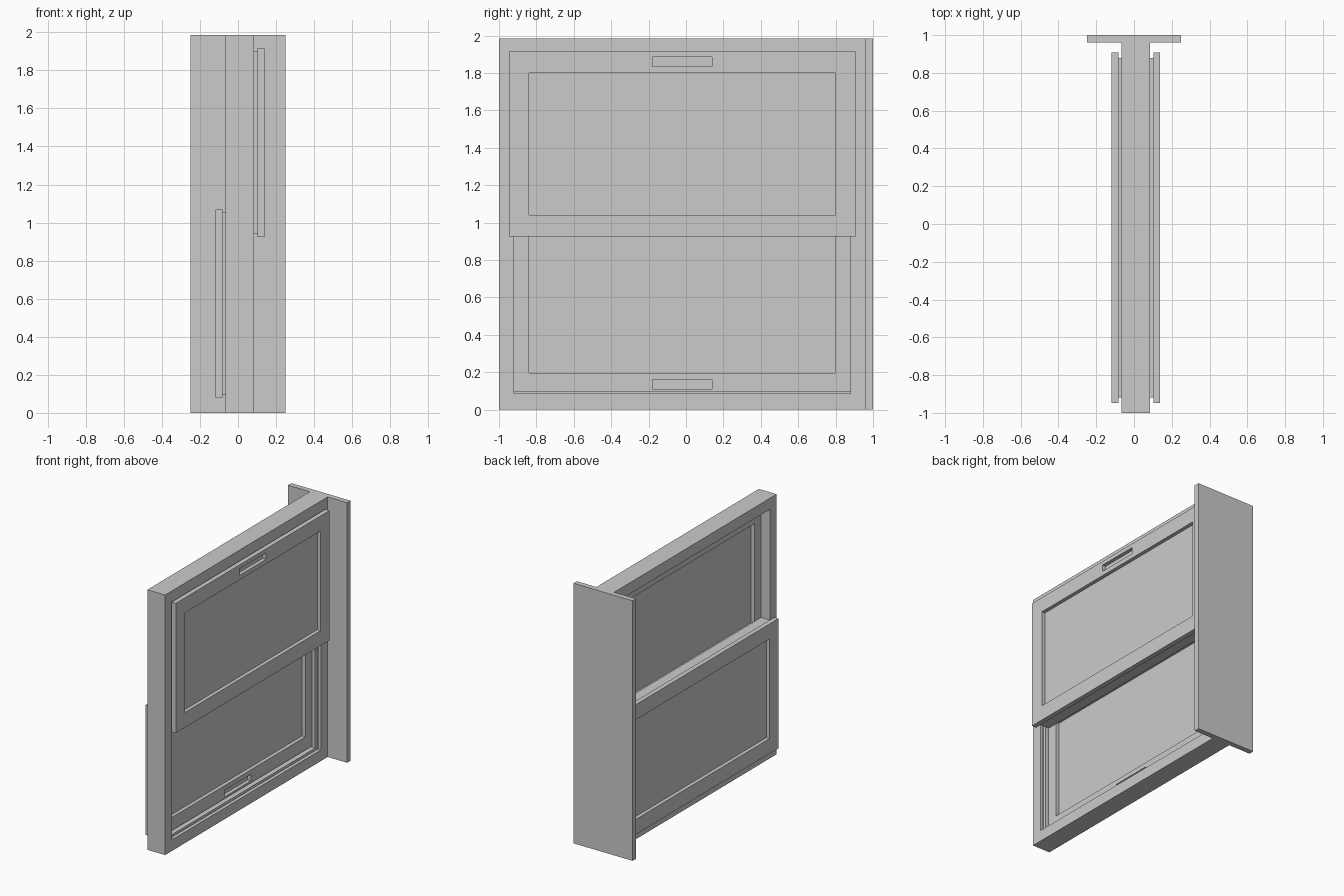
import bpy, bmesh

if "Cube" in bpy.data.objects:
    bpy.data.objects.remove(bpy.data.objects["Cube"])

H = 1.985      # overall height
YC = -0.02     # centre of frame and sashes in y
XC = 0.01      # mid-plane between the two sashes


def finish(name, bm):
    bmesh.ops.recalc_face_normals(bm, faces=bm.faces)
    mesh = bpy.data.meshes.new(name)
    bm.to_mesh(mesh)
    bm.free()
    obj = bpy.data.objects.new(name, mesh)
    bpy.context.collection.objects.link(obj)
    return obj


def box(name, x, y, z):
    bm = bmesh.new()
    bmesh.ops.create_cube(bm, size=1)
    for v in bm.verts:
        for i, (lo, hi) in enumerate((x, y, z)):
            v.co[i] = hi if v.co[i] > 0 else lo
    return finish(name, bm)


def ring(name, half_y, z0, z1, profile):
    """Sweep a closed profile of (x, y inset, z inset) round a rectangle."""
    bm = bmesh.new()
    loops = []
    for x, iy, iz in profile:
        hy, a, b = half_y - iy, z0 + iz, z1 - iz
        loops.append([bm.verts.new((x, YC + sy * hy, z))
                      for sy, z in ((-1, a), (1, a), (1, b), (-1, b))])
    for i, cur in enumerate(loops):
        nxt = loops[(i + 1) % len(loops)]
        for k in range(4):
            j = (k + 1) % 4
            bm.faces.new((cur[k], cur[j], nxt[j], nxt[k]))
    return finish(name, bm)


# Fixed frame, with a track groove on each side of the opening
o, g = 0.08, 0.055
ring("window_frame", 0.98, 0, H, [
    (-0.065, 0, 0), (0.085, 0, 0), (0.085, o, o + 0.005),
    (0.058, o, o + 0.005), (0.058, g, g), (0.036, g, g), (0.036, o, o + 0.005),
    (-0.023, o, o + 0.005), (-0.023, g, g), (0.0, g, g), (0.0, o, o + 0.005),
    (-0.065, o, o + 0.005)])

# Wide board along the far edge
box("edge_board", (-0.25, 0.25), (0.96, 1.0), (0, H))


def sash(name, side, z0, z1, grip_x, grip_z):
    def px(d):
        return XC + side * d

    # Stepped sash: outer flange, narrower body inside the opening
    body = ring(name + "_sash", 0.9275, z0, z1, [
        (px(0.128), 0, 0), (px(0.128), 0.1075, 0.115), (px(0), 0.1075, 0.115),
        (px(0), 0.0285, 0.015), (px(0.092), 0.0285, 0.015), (px(0.092), 0, 0)])

    # Finger grip recess
    cutter = box("grip_cutter", (grip_x - 0.028, grip_x + 0.03),
                 (YC - 0.16, YC + 0.14 + 0.02), (grip_z - 0.025, grip_z + 0.025))
    cutter.hide_render = True
    mod = body.modifiers.new("grip", 'BOOLEAN')
    mod.operation = 'DIFFERENCE'
    mod.solver = 'EXACT'
    mod.object = cutter
    bpy.context.view_layer.objects.active = body
    bpy.ops.object.modifier_apply(modifier=mod.name)
    bpy.data.objects.remove(cutter)

    # Glazed panel, recessed on both faces
    box(name + "_glass", sorted((px(0.028), px(0.1))),
        (YC - 0.82, YC + 0.82), (z0 + 0.115, z1 - 0.115))


sash("upper", 1, 0.925, 1.915, XC + 0.128, 1.86)
sash("lower", -1, 0.08, 1.07, XC, 0.135)
